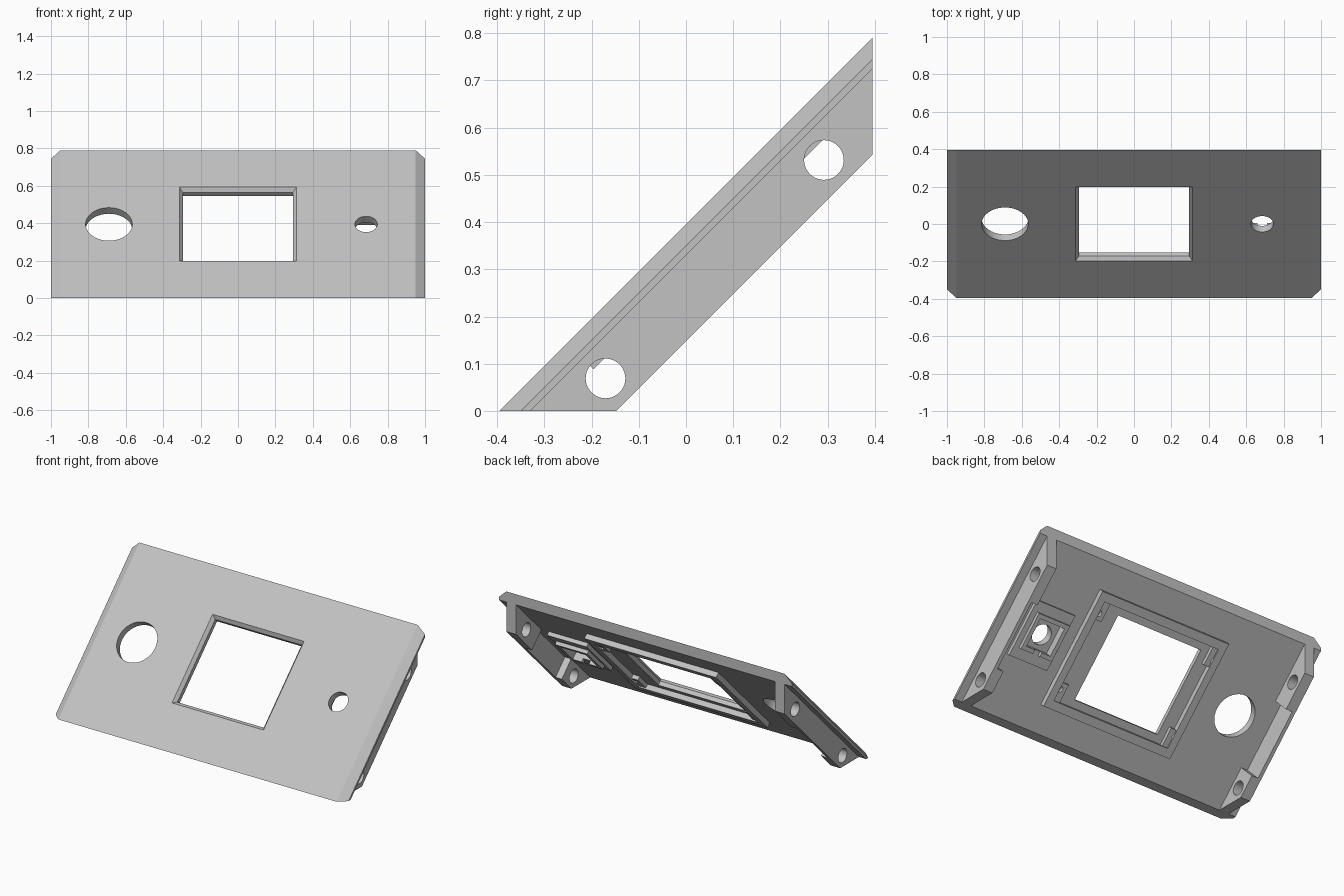
import bpy, bmesh
from math import radians
from mathutils import Matrix, Vector

cube = bpy.data.objects.get("Cube")
if cube:
    bpy.data.objects.remove(cube, do_unlink=True)

GREY = (0.54, 0.54, 0.54, 1)
mat = bpy.data.materials.new("plain_grey")
mat.use_nodes = True
mat.diffuse_color = GREY
mat.node_tree.nodes["Principled BSDF"].inputs["Base Color"].default_value = GREY

# Panel space: x across, u up the slope, w depth behind the front face
HALF_H = 0.395
TILT = Matrix.Translation((0, 0, HALF_H)) @ Matrix.Rotation(radians(45), 4, "X")
BACK, RIM = 0.046, 0.175


def finish(name, bm, trim=False):
    bm.transform(TILT)
    if trim:  # level foot and upright rear end
        for co, no in (((0, 0, 0), (0, 0, -1)), ((0, HALF_H, 0), (0, 1, 0))):
            cut = bmesh.ops.bisect_plane(bm, geom=bm.verts[:] + bm.edges[:] + bm.faces[:],
                                         plane_co=co, plane_no=no, clear_outer=True)
            edges = [e for e in cut["geom_cut"] if isinstance(e, bmesh.types.BMEdge)]
            bmesh.ops.contextual_create(bm, geom=edges)
    bmesh.ops.recalc_face_normals(bm, faces=bm.faces)
    mesh = bpy.data.meshes.new(name)
    bm.to_mesh(mesh)
    bm.free()
    mesh.materials.append(mat)
    obj = bpy.data.objects.new(name, mesh)
    bpy.context.collection.objects.link(obj)
    return obj


def loft(name, sections, trim=False):
    """Stack of rectangles, each (w, x0, x1, u0, u1)."""
    bm = bmesh.new()
    rings = [[bm.verts.new((x, u, -w)) for x, u in ((x0, u0), (x1, u0), (x1, u1), (x0, u1))]
             for w, x0, x1, u0, u1 in sections]
    bm.faces.new(rings[0])
    bm.faces.new(rings[-1])
    for a, b in zip(rings, rings[1:]):
        for i in range(4):
            j = (i + 1) % 4
            bm.faces.new((a[i], a[j], b[j], b[i]))
    return finish(name, bm, trim)


def box(name, x0, x1, u0, u1, w0, w1, trim=False):
    return loft(name, [(w, x0, x1, u0, u1) for w in (w0, w1)], trim)


def rod(x, u, w, radius, length, sideways=False):
    bm = bmesh.new()
    bmesh.ops.create_cone(bm, cap_ends=True, segments=40, radius1=radius, radius2=radius, depth=length)
    if sideways:
        bm.transform(Matrix.Rotation(radians(90), 4, "Y"))
    bm.transform(Matrix.Translation(Vector((x, u, -w))))
    return finish("cutter", bm)


def combine(target, others, operation="DIFFERENCE"):
    bpy.context.view_layer.objects.active = target
    for other in others:
        other.hide_render = True
        mod = target.modifiers.new("bool", "BOOLEAN")
        mod.operation, mod.solver, mod.object = operation, "EXACT", other
        bpy.ops.object.modifier_apply(modifier=mod.name)
        bpy.data.objects.remove(other, do_unlink=True)


parts = []

# Sloping plate with chamfered ends, bevelled window and two round holes
plate = loft("front_plate", [(0, -.95, .95, -.8, .8), (.032, -1, 1, -.8, .8),
                             (BACK, -1, 1, -.8, .8)], trim=True)
window = loft("cutter", [(-.02, -.33, .33, -.299, .299), (.02, -.295, .295, -.261, .261),
                         (.1, -.295, .295, -.261, .261)])
combine(plate, [window, rod(-.69, 0, 0, .125, .4), rod(.685, 0, 0, .06, .4)])
parts.append(plate)

# Side walls with thick drilled ends and a thin middle
for side, name in ((-1, "right_wall"), (1, "left_wall")):
    x0, x1 = sorted((side * .95, side * .885))
    wall = box(name, x0, x1, -.8, .8, BACK - .002, RIM, trim=True)
    r0, r1 = sorted((side * .928, side * .8))
    recess = box("cutter", r0, r1, -.25, .16, BACK, .3)
    combine(wall, [recess] + [rod(side * .9, u, .11, .042, .4, True) for u in (.303, -.351)])
    parts.append(wall)

# Raised frame around the window with drilled corner pads
frame = box("window_frame", -.42, .48, -.355, .355, BACK - .002, .078)
combine(frame, [box("cutter", -.375, .435, -.305, .305, 0, .2)])
pads = []
for x0, x1, hole_x in ((-.415, -.34, -.387), (.39, .475, .43)):
    for s in (-1, 1):
        u0, u1 = sorted((s * .195, s * .34))
        pad = box("frame_pad", x0, x1, u0, u1, BACK - .001, .07)
        combine(pad, [rod(hole_x, s * .234, .07, .018, .04)])
        pads.append(pad)
parts += [frame] + pads

# Stepped socket behind the small hole
socket = box("socket_base", .56, .83, -.17, .17, BACK - .002, .07)
combine(socket, [box("cutter", .6, .77, -.085, .085, 0, .2)])
collar = box("socket_collar", .575, .795, -.11, .11, BACK - .001, .092)
combine(collar, [box("cutter", .6, .77, -.085, .085, 0, .2),
                 box("cutter", .66, .71, -.2, -.08, .07, .2)])
parts += [socket, collar]

# Crisp edges, smooth bores
for obj in parts:
    bpy.ops.object.select_all(action="DESELECT")
    obj.select_set(True)
    bpy.context.view_layer.objects.active = obj
    bpy.ops.object.shade_smooth_by_angle(angle=radians(25))
